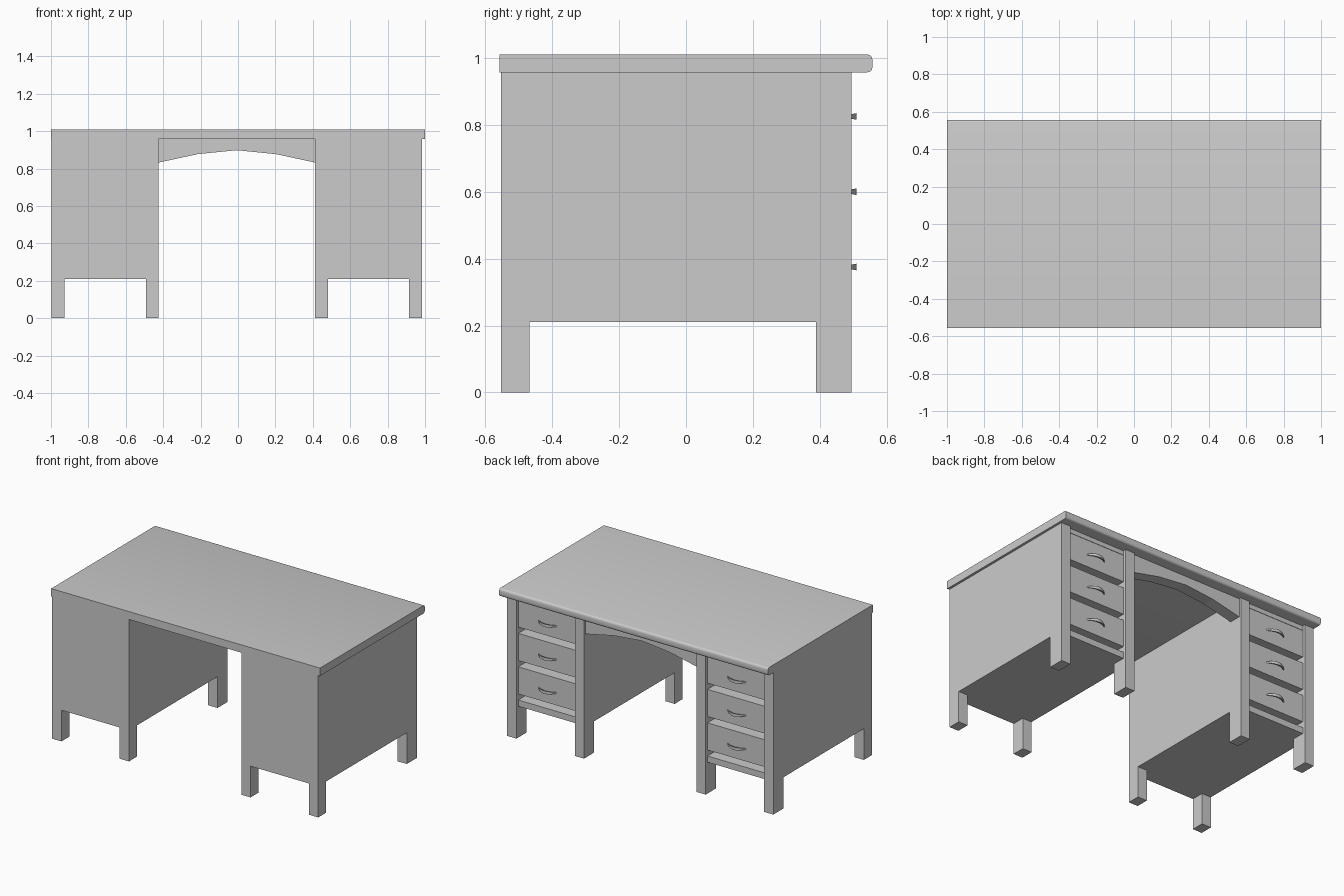
import bpy, bmesh, math

if "Cube" in bpy.data.objects:
    bpy.data.objects.remove(bpy.data.objects["Cube"])

CX = -0.006          # centre line of the base
IN0, IN1 = 0.418, 0.487    # inner leg, distance from the centre line
OUT0, OUT1 = 0.921, 0.990  # outer leg
TOP_Z = 0.957        # underside of the desk top


def finish(name, bm):
    bmesh.ops.recalc_face_normals(bm, faces=bm.faces)
    mesh = bpy.data.meshes.new(name)
    bm.to_mesh(mesh)
    bm.free()
    ob = bpy.data.objects.new(name, mesh)
    bpy.context.collection.objects.link(ob)
    return ob


def prism(name, profile, axis, lo, hi):
    """Extrude a 2D profile along x (profile is y,z) or y (profile is x,z)."""
    bm = bmesh.new()
    place = (lambda a, b, t: (t, a, b)) if axis == 'x' else (lambda a, b, t: (a, t, b))
    ends = [[bm.verts.new(place(a, b, t)) for a, b in profile] for t in (lo, hi)]
    for ring in ends:
        bm.faces.new(ring)
    n = len(profile)
    for i in range(n):
        j = (i + 1) % n
        bm.faces.new((ends[0][i], ends[0][j], ends[1][j], ends[1][i]))
    return finish(name, bm)


def box(name, x0, x1, y0, y1, z0, z1):
    return prism(name, [(x0, z0), (x1, z0), (x1, z1), (x0, z1)], 'y', y0, y1)


def handle(name, x, y, z, half=0.068, bow=0.035, steps=10):
    """Bowed pull: crescent that is tallest and thickest in the middle."""
    bm = bmesh.new()
    rings = []
    for i in range(steps + 1):
        u = -1 + 2 * i / steps
        k = math.cos(u * math.pi / 2)
        yo = y + bow * (1 - u * u)
        yi = yo - 0.006 - 0.007 * k
        ho, hi = 0.004 + 0.006 * k, 0.003 + 0.003 * k
        rings.append([bm.verts.new((x + u * half, a, z + b)) for a, b in
                      ((yi, -hi), (yo, -ho), (yo, ho), (yi, hi))])
    for a, b in zip(rings, rings[1:]):
        for i in range(4):
            j = (i + 1) % 4
            bm.faces.new((a[i], a[j], b[j], b[i]))
    bm.faces.new(rings[0])
    bm.faces.new(rings[-1])
    return finish(name, bm)


# Desk top with a rounded edge on the drawer side
r = 0.014
edge = [(0.557 - r + r * math.cos(t), zc + r * math.sin(t))
        for zc, start in ((TOP_Z + r, -90), (1.01 - r, 0))
        for t in [math.radians(start + 30 * i) for i in range(4)]]
top = prism("desk_top", [(-0.557, TOP_Z)] + edge + [(-0.557, 1.01)], 'x', -1, 1)
bpy.context.view_layer.objects.active = top
top.select_set(True)
bpy.ops.object.shade_smooth_by_angle(angle=math.radians(35))

# Two mirrored pedestals
for s, side in ((-1, "left"), (1, "right")):
    def part(name, a, b, *yz):
        x0, x1 = sorted((CX + s * a, CX + s * b))
        return box(f"{side}_{name}", x0, x1, *yz)

    part("cabinet", IN0, OUT1, -0.553, 0.388, 0.21, TOP_Z)
    for tag, a, b in (("inner", IN0, IN1), ("outer", OUT0, OUT1)):
        part(tag + "_front_leg", a, b, -0.553, -0.468, 0, 0.21)
        part(tag + "_back_post", a, b, 0.388, 0.495, 0, TOP_Z)
    # Rails above and below the drawers
    part("bottom_rail", IN1, OUT0, 0.388, 0.475, 0.21, 0.252)
    part("top_rail", IN1, OUT0, 0.388, 0.475, 0.927, TOP_Z)
    # Drawers with bowed handles
    for i, z in enumerate((0.375, 0.60, 0.825), 1):
        part(f"drawer_{i}", IN1, OUT0, 0.388, 0.475, z - 0.083, z + 0.1)
        handle(f"{side}_handle_{i}", CX + s * (IN1 + OUT0) / 2, 0.475, z)

# Arched apron across the knee space
arch = [(-IN0, 0.832), (-0.21, 0.877), (0, 0.898), (0.21, 0.877), (IN0, 0.832)]
outline = arch + [(IN0, TOP_Z), (-IN0, TOP_Z)]
prism("arched_apron", [(CX + x, z) for x, z in outline], 'y', 0.40, 0.48)
